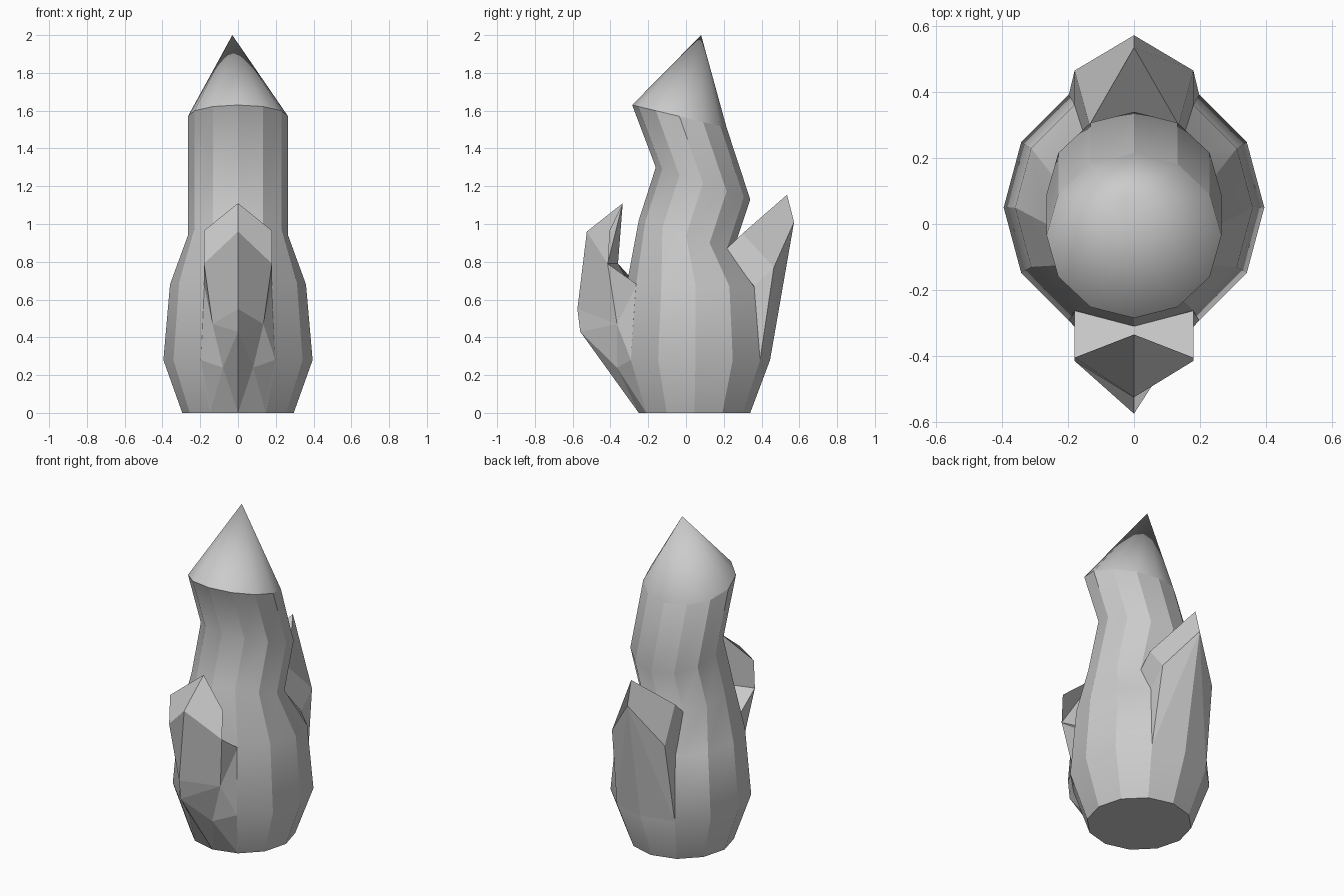
import bpy, bmesh
from math import sin, cos, pi

if "Cube" in bpy.data.objects:
    bpy.data.objects.remove(bpy.data.objects["Cube"])

SIDES = 12


def finish(name, bm):
    bmesh.ops.recalc_face_normals(bm, faces=bm.faces[:])
    me = bpy.data.meshes.new(name)
    bm.to_mesh(me)
    bm.free()
    ob = bpy.data.objects.new(name, me)
    bpy.context.collection.objects.link(ob)
    return ob


def ring(bm, cy, cz, rx, ry, tilt):
    # tilt: height change from centre to the back point
    return [bm.verts.new((rx * cos(2 * pi * i / SIDES),
                          cy + ry * sin(2 * pi * i / SIDES),
                          cz + tilt * sin(2 * pi * i / SIDES))) for i in range(SIDES)]


def mirrored_shell(name, pts, faces):
    # points with x > 0 are mirrored; each face is listed for the right half
    bm = bmesh.new()
    right = {k: bm.verts.new(p) for k, p in pts.items()}
    left = {k: right[k] if p[0] == 0 else bm.verts.new((-p[0], p[1], p[2]))
            for k, p in pts.items()}
    for f in faces:
        keys = f.split()
        bm.faces.new([right[k] for k in keys])
        bm.faces.new([left[k] for k in reversed(keys)])
    return finish(name, bm)


# wavy twelve-sided stalk: centre y, centre z, x radius, y radius, tilt
profile = [(0.045, 0.0, 0.295, 0.295, 0.0),
           (0.05, 0.28, 0.395, 0.395, 0.0),
           (0.05, 0.68, 0.36, 0.36, -0.02),
           (0.0, 0.94, 0.265, 0.25, -0.08),
           (0.09, 1.215, 0.265, 0.25, -0.085),
           (-0.035, 1.57, 0.265, 0.25, -0.06)]
bm = bmesh.new()
rings = [ring(bm, *p) for p in profile]
bm.faces.new(rings[0])
for a, b in zip(rings, rings[1:]):
    for i in range(SIDES):
        j = (i + 1) % SIDES
        bm.faces.new((a[i], a[j], b[j], b[i])).smooth = True
    for i in range(SIDES):
        bm.edges.get((a[i], b[i])).smooth = False
finish("stalk", bm)

# smooth leaning pointed cap
bm = bmesh.new()
base = ring(bm, *profile[-1])
tip = bm.verts.new((-0.03, 0.08, 2.0))
for i in range(SIDES):
    bm.faces.new((base[i], base[(i + 1) % SIDES], tip)).smooth = True
finish("cap", bm)

# front shoot
mirrored_shell("front_shoot", {
    "tip": (0, -0.335, 1.11), "peak": (0, -0.525, 0.96), "front": (0, -0.575, 0.55),
    "chin": (0, -0.56, 0.43), "foot": (0, -0.25, 0), "back": (0, -0.36, 0.79),
    "root": (0, -0.31, 0.70), "a": (0.18, -0.405, 0.965), "b": (0.18, -0.415, 0.79),
    "p": (0.135, -0.365, 0.47), "c": (0.08, -0.365, 0.24), "r2": (0.18, -0.26, 0.68),
    "r1": (0.1975, -0.292, 0.28), "r0": (0.1475, -0.21, 0)},
    ["tip a b peak", "peak b p front", "front p chin", "chin p c", "p r1 c",
     "c r1 r0", "chin c foot", "c r0 foot", "b r2 p", "r2 r1 p",
     "b back root r2", "tip back b a"])

# back shoot
mirrored_shell("back_shoot", {
    "tip": (0, 0.535, 1.155), "crest": (0, 0.572, 1.01), "low": (0, 0.445, 0.28),
    "in": (0, 0.24, 0.85), "u": (0.135, 0.30, 0.95), "s": (0.18, 0.465, 0.77),
    "r3": (0.1325, 0.21, 0.865), "r2": (0.18, 0.36, 0.67), "r1": (0.1975, 0.392, 0.28)},
    ["tip crest s u", "u s r2 r3", "crest r1 s", "s r1 r2", "crest low r1"])
bm = bmesh.new()
bm.faces.new([bm.verts.new(p) for p in
              ((0, 0.535, 1.155), (-0.135, 0.30, 0.95), (0.135, 0.30, 0.95))])
bm.faces.new([bm.verts.new(p) for p in
              ((-0.135, 0.30, 0.95), (-0.1325, 0.21, 0.865),
               (0.1325, 0.21, 0.865), (0.135, 0.30, 0.95))])
bm.normal_update()
for f in bm.faces:
    if f.normal.z < 0:
        f.normal_flip()
me = bpy.data.meshes.new("back_shoot_top")
bm.to_mesh(me)
bm.free()
bpy.context.collection.objects.link(bpy.data.objects.new("back_shoot_top", me))
